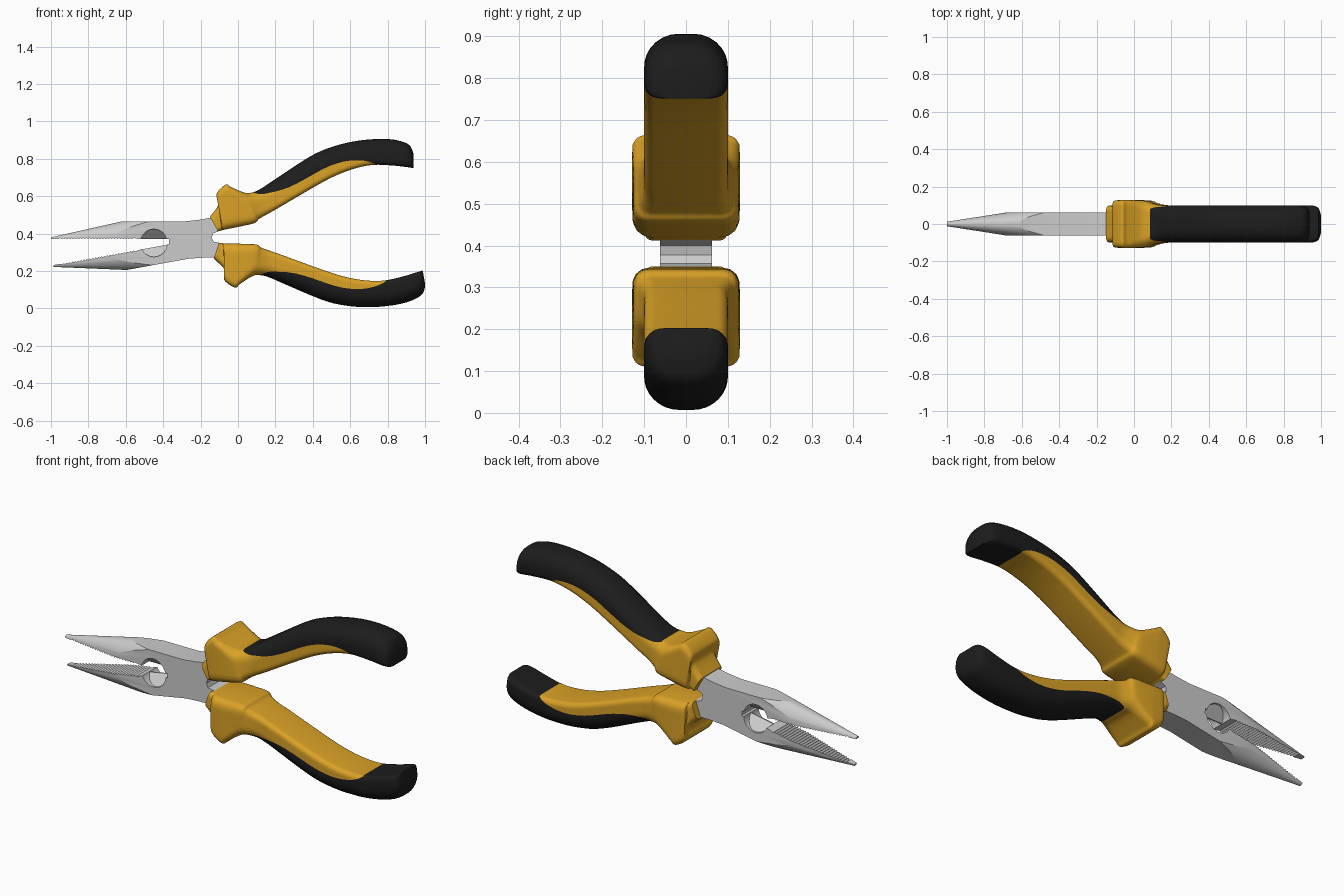
import bpy, bmesh, math
from mathutils import Matrix, Vector

if "Cube" in bpy.data.objects:
    bpy.data.objects.remove(bpy.data.objects["Cube"])

PIVOT = Vector((-0.25, 0, 0.368))
OPEN = math.radians(10.3)          # opening angle between the two levers


def material(name, col):
    m = bpy.data.materials.new(name)
    m.diffuse_color = col
    m.use_nodes = True
    m.node_tree.nodes["Principled BSDF"].inputs["Base Color"].default_value = m.diffuse_color
    return m


ORANGE = material("orange_rubber", (0.70, 0.36, 0.02, 1))
BLACK = material("black_rubber", (0.012, 0.012, 0.012, 1))


def make_object(name, bm):
    bmesh.ops.recalc_face_normals(bm, faces=bm.faces)
    me = bpy.data.meshes.new(name)
    bm.to_mesh(me)
    bm.free()
    ob = bpy.data.objects.new(name, me)
    bpy.context.collection.objects.link(ob)
    return ob


def smooth(me, deg):
    me.shade_smooth()
    me.set_sharp_from_angle(angle=math.radians(deg))


def loft(rings):
    """Skin closed rings; returns bmesh and a list of rows of faces."""
    bm = bmesh.new()
    vs = [[bm.verts.new(p) for p in ring] for ring in rings]
    n = len(vs[0])
    rows = [[bm.faces.new((a[j], a[(j + 1) % n], b[(j + 1) % n], b[j])) for j in range(n)]
            for a, b in zip(vs, vs[1:])]
    bm.faces.new(vs[0])
    bm.faces.new(vs[-1][::-1])
    return bm, rows


def extrude_profile(pts, half):
    return loft([[(x, y, z) for x, z in pts] for y in (-half, half)])[0]


# steel jaw: side profile with teeth and cutter notch, trimmed by an elliptical cone
profile = [(-1.02, 0.37)]
TEETH, X0, X1 = 26, -0.96, -0.55
for i in range(TEETH):
    x = X0 + (X1 - X0) * i / TEETH
    profile += [(x, 0.37), (x + 0.5 * (X1 - X0) / TEETH, 0.377)]
for i in range(17):
    a = math.radians(166.8 - 153.6 * i / 16)
    profile.append((-0.45 + 0.07 * math.cos(a), 0.354 + 0.07 * math.sin(a)))
profile += [(-0.37, 0.37), (-0.37, 0.3572), (-0.14, 0.3779), (-0.135, 0.40), (-0.06, 0.43),
            (-0.04, 0.50), (-0.12, 0.49), (-0.20, 0.475), (-0.28, 0.466), (-1.02, 0.466)]
jaw = make_object("upper_jaw", extrude_profile(profile, 0.062))

rings = []
for x in (-1.0, 0.1):
    a, b = 0.012 + 0.156 * (x + 1), 0.01 + 0.225 * (x + 1)
    rings.append([(x, a * math.cos(t * math.tau / 96), 0.3701 + b * math.sin(t * math.tau / 96))
                  for t in range(96)])
cone = make_object("nose_cone_cutter", loft(rings)[0])
cone.hide_render = True
mod = jaw.modifiers.new("taper", 'BOOLEAN')
mod.operation, mod.solver, mod.object = 'INTERSECT', 'EXACT', cone
dg = bpy.context.evaluated_depsgraph_get()
baked = bpy.data.meshes.new_from_object(jaw.evaluated_get(dg))
jaw.modifiers.clear()
jaw.data = baked
bpy.data.objects.remove(cone)
smooth(jaw.data, 20)

# wire cutter blade inside the round notch
bm, _ = loft([[(x, -0.003, 0.372), (x, 0.003, 0.372), (x, 0.059, 0.43), (x, -0.059, 0.43)]
              for x in (-0.522, -0.378)])
blade = make_object("upper_cutter_blade", bm)

# grip sections: inner x,z, outer x,z, half width
SECTIONS = [
    (-0.107, 0.412, -0.150, 0.490, 0.098),
    (-0.088, 0.417, -0.102, 0.560, 0.100),
    (-0.078, 0.420, -0.115, 0.612, 0.123),
    (-0.040, 0.428, -0.066, 0.662, 0.128),
    (0.020, 0.440, -0.035, 0.648, 0.128),
    (0.090, 0.457, 0.040, 0.618, 0.124),
    (0.112, 0.478, 0.085, 0.623, 0.112),
    (0.155, 0.503, 0.130, 0.645, 0.101),
    (0.220, 0.540, 0.200, 0.692, 0.100),
    (0.440, 0.668, 0.390, 0.815, 0.100),
    (0.550, 0.722, 0.510, 0.866, 0.100),
    (0.650, 0.755, 0.620, 0.893, 0.100),
    (0.735, 0.768, 0.725, 0.905, 0.100),
    (0.830, 0.764, 0.820, 0.904, 0.100),
    (0.900, 0.756, 0.890, 0.888, 0.098),
    (0.928, 0.752, 0.922, 0.866, 0.086),
    (0.938, 0.752, 0.938, 0.828, 0.062),
]
BLACK_START, ALL_BLACK, SUB, N = 6, 12, 6, 12


def catmull(p0, p1, p2, p3, t):
    return [0.5 * (2 * b + (c - a) * t + (2 * a - 5 * b + 4 * c - d) * t * t
                   + (3 * b - a - 3 * c + d) * t ** 3) for a, b, c, d in zip(p0, p1, p2, p3)]


def section_ring(s):
    bx, bz, tx, tz, w = s
    h = math.hypot(tx - bx, tz - bz)
    # colour split height: drops quickly, levels off, then drops to the inner face
    v = 2 * (bx - 0.155) / 0.58 - 1
    f = min(max(0.40 - 0.37 * v ** 3, 0.03), 0.97)
    # outer corners go from tight on the collar to fully round on the handle
    blend = min(max((bx - 0.03) / 0.17, 0), 1)
    r = min(0.038 - 0.013 * blend, 0.2 * h)
    R = min(0.03 + 0.05 * blend, 0.57 * h)
    ry = min(R * 1.05, 0.9 * w)
    ease = [(1 - math.cos(math.pi * k / N)) / 2 for k in range(N + 1)]
    half = []
    for t in [f * e for e in ease] + [f + (1 - f) * e for e in ease[1:]]:
        z = t * h
        y = w
        if z < r:
            y = w - r + math.sqrt(max(0, r * r - (r - z) ** 2))
        elif z > h - R:
            y = w - ry + ry * math.sqrt(max(0, 1 - ((z - h + R) / R) ** 2))
        half.append((bx + (tx - bx) * t, y, bz + (tz - bz) * t))
    return half + [(x, -y, z) for x, y, z in reversed(half)]


# two-colour grip with thumb collar
path = []
last = len(SECTIONS) - 1
for i in range(last):
    quad = [SECTIONS[min(max(i + k, 0), last)] for k in (-1, 0, 1, 2)]
    path += [section_ring(catmull(*quad, t / SUB)) for t in range(SUB)]
path.append(section_ring(SECTIONS[-1]))
bm, rows = loft(path)
for i, row in enumerate(rows):
    for j, face in enumerate(row):
        outer = N <= j <= 3 * N
        if i >= ALL_BLACK * SUB or (outer and i >= BLACK_START * SUB):
            face.material_index = 1
bm.faces.ensure_lookup_table()
bm.faces[-1].material_index = 1
grip = make_object("upper_grip", bm)
grip.data.materials.append(ORANGE)
grip.data.materials.append(BLACK)
smooth(grip.data, 35)

# lower lever: the upper one mirrored and swung about the pivot
swing = (Matrix.Translation(PIVOT) @ Matrix.Rotation(-OPEN, 4, 'Y')
         @ Matrix.Diagonal((1, 1, -1, 1)) @ Matrix.Translation(-PIVOT))
for ob in (jaw, blade, grip):
    twin = ob.copy()
    twin.data = ob.data.copy()
    twin.name = ob.name.replace("upper", "lower")
    twin.data.transform(swing)
    twin.data.flip_normals()
    bpy.context.collection.objects.link(twin)
